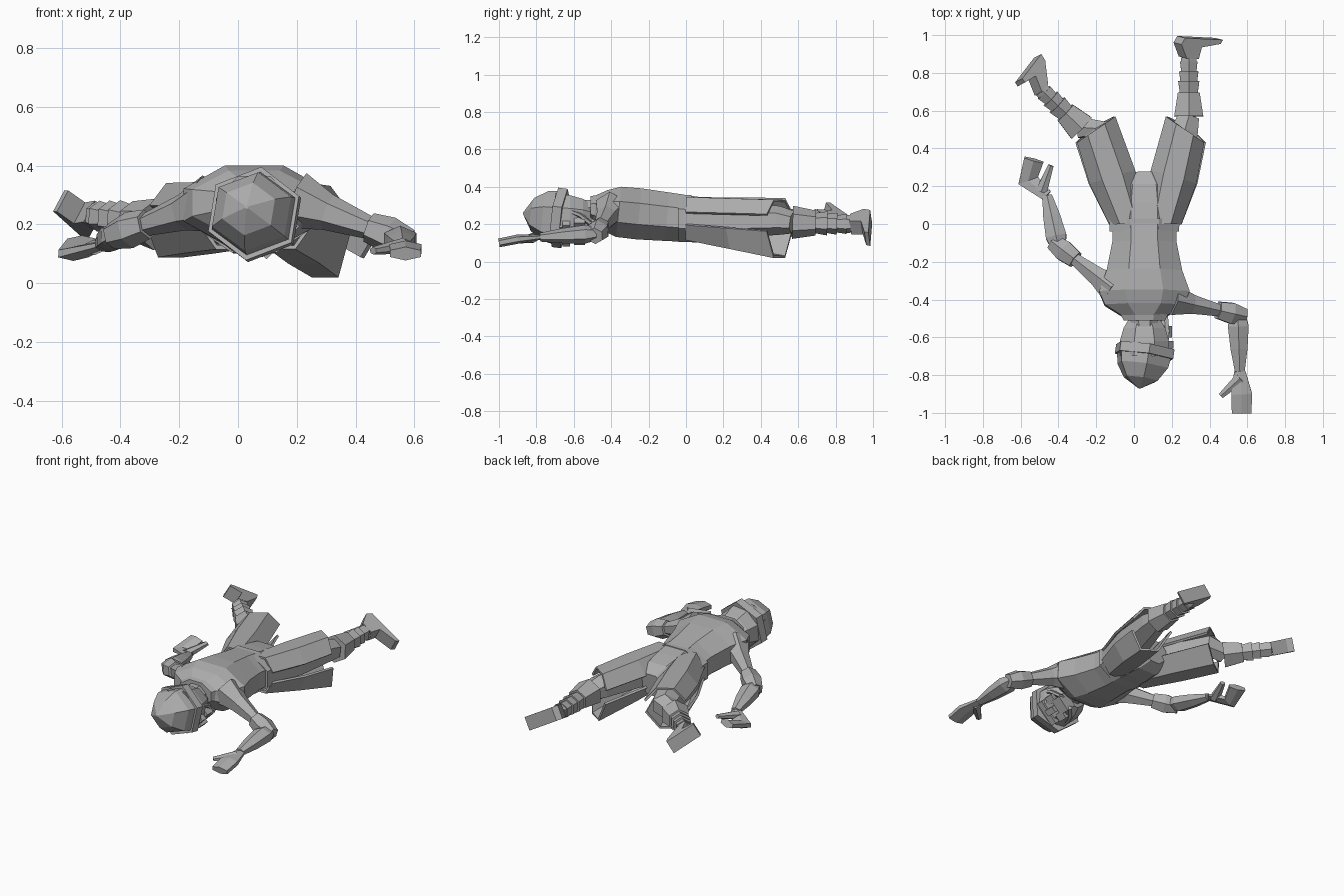
import bpy, bmesh, math
from mathutils import Vector

if "Cube" in bpy.data.objects:
    bpy.data.objects.remove(bpy.data.objects["Cube"])

grey_colour = (.42, .42, .42, 1)
grey = bpy.data.materials.new("plain grey")
grey.use_nodes = True
grey.diffuse_color = grey_colour
grey.node_tree.nodes["Principled BSDF"].inputs["Base Color"].default_value = grey_colour


def finish(name, mesh_builder):
    bmesh.ops.recalc_face_normals(mesh_builder, faces=mesh_builder.faces)
    mesh = bpy.data.meshes.new(name)
    mesh_builder.to_mesh(mesh)
    mesh_builder.free()
    mesh.materials.append(grey)
    part = bpy.data.objects.new(name, mesh)
    bpy.context.collection.objects.link(part)
    return part


def bridge(mesh_builder, rows, closed):
    """Join neighbouring rows of vertices with quads."""
    for row, following in zip(rows, rows[1:]):
        count = len(row)
        for i in range(count if closed else count - 1):
            j = (i + 1) % count
            mesh_builder.faces.new((row[i], row[j], following[j], following[i]))


def tube(name, path, widths, heights, sides=6, roll=0):
    """Loft flat-sided rings along a path, capped at both ends."""
    builder = bmesh.new()
    phase = roll + (math.pi / 2 if sides == 6 else math.pi / sides)
    angles = [phase + math.tau * i / sides for i in range(sides)]
    reach_side = max(math.cos(angle) for angle in angles)
    reach_up = max(math.sin(angle) for angle in angles)
    last = len(path) - 1
    rings = []
    for i, centre in enumerate(path):
        along = path[min(i + 1, last)] - path[max(i - 1, 0)]
        side = along.cross(Vector((0, 0, 1))).normalized() * widths[i] / reach_side
        rise = side.cross(along).normalized() * heights[i] / reach_up
        rings.append([builder.verts.new(centre + side * math.cos(angle) + rise * math.sin(angle))
                      for angle in angles])
    bridge(builder, rings, closed=True)
    builder.faces.new(rings[0])
    builder.faces.new(rings[-1])
    finish(name, builder)


def limb(name, path, widths, flatness):
    tube(name, path, widths, [width * flatness for width in widths])


def trunk(name, rows, centre_height, slope=0):
    """Body section along y, from rows of (y, half width, half height)."""
    lengthwise, widths, heights = zip(*rows)
    path = [Vector((.055, y, centre_height - slope * y)) for y in lengthwise]
    tube(name, path, widths, heights, sides=8)


def hull(name, points):
    builder = bmesh.new()
    corners = [builder.verts.new(point) for point in points]
    result = bmesh.ops.convex_hull(builder, input=corners)
    inside = [v for v in result["geom_interior"] if isinstance(v, bmesh.types.BMVert)]
    bmesh.ops.delete(builder, geom=inside, context="VERTS")
    finish(name, builder)


def coat_tail(name, hip, knee, outward, depth, lean):
    """Thin curved panel that follows the thigh, longer on its inner edge."""
    builder = bmesh.new()
    rows = []
    for t in (0, .5, 1):
        centre = hip.lerp(knee, t)
        start_depth = math.copysign(.12, depth)
        height = start_depth + (depth - start_depth) * t
        width = .1 + .02 * math.sin(math.pi * t)
        row = []
        for degrees in range(15, 180, 50):
            across = math.cos(math.radians(degrees))
            lift = math.sin(math.radians(degrees))
            offset = Vector((outward * (across * width + lean * lift * t),
                             -across * t * .07, lift * height))
            row.append(builder.verts.new(centre + offset))
        rows.append(row)
    bridge(builder, rows, closed=False)
    panel = finish(name, builder)
    cloth = panel.modifiers.new("thickness", "SOLIDIFY")
    cloth.thickness = .014
    cloth.offset = 0


def shoe(side, ankle, heel, toe):
    """Heel block under the ankle and a lower toe block."""
    sole = toe - heel
    down = ((heel + toe) / 2 - ankle).normalized()
    across = sole.cross(down).normalized() * .042
    middle = heel.lerp(toe, .5)
    instep = middle - down * .055
    heel_points, toe_points = [], []
    for edge in (across, -across):
        heel_points += [p + edge for p in (heel, middle, instep, heel - down * .04,
                                           ankle + sole * .16, ankle - sole * .16)]
        toe_points += [p + edge for p in (middle, instep, toe, toe - down * .025)]
    hull(side + "_shoe_heel", heel_points)
    hull(side + "_shoe_toe", toe_points)


def leg(side, outward, front_depth, joints):
    hip, knee, boot_top, ankle, heel, toe = map(Vector, joints)
    limb(side + "_thigh", [hip, hip.lerp(knee, .5), knee, boot_top],
         (.09, .09, .07, .055), 1.1)
    coat_tail(side + "_back_tail", hip, knee, outward, .115, 0)
    coat_tail(side + "_front_tail", hip, knee, outward, -front_depth, .03)
    # flared cuff above three stepped wrappings
    limb(side + "_boot_cuff", [boot_top, boot_top.lerp(ankle, .4)], (.077, .058), 1.15)
    for i in range(3):
        start = .4 + i / 6
        size = .056 - i * .005
        limb(f"{side}_shin_wrap_{i + 1}",
             [boot_top.lerp(ankle, start), boot_top.lerp(ankle, start + .2)],
             (size * .85, size), 1.15)
    limb(side + "_ankle", [boot_top.lerp(ankle, .8), ankle], (.04, .04), 1.2)
    shoe(side, ankle, heel, toe)


def arm(side, joints):
    shoulder, elbow, wrist, knuckles, fingertip, thumb_tip = map(Vector, joints)
    limb(side + "_sleeve", [shoulder.lerp(elbow, t) for t in (0, .3, .7, 1)],
         (.08, .05, .032, .035), 1.25)
    limb(side + "_elbow_pad", [shoulder.lerp(elbow, t) for t in (.7, .9, 1.1)],
         (.045, .055, .04), 1.15)
    limb(side + "_forearm", [elbow.lerp(wrist, t) for t in (0, .2, .6, 1)],
         (.04, .055, .045, .026), .9)
    limb(side + "_hand", [wrist, knuckles, fingertip], (.03, .055, .052), .45)
    limb(side + "_thumb", [wrist.lerp(knuckles, .3), thumb_tip], (.03, .015), .9)


# jacket, belt and collar
trunk("jacket", [(-.5, .1, .07), (-.43, .21, .11), (-.36, .24, .135), (-.25, .2, .137),
                 (-.1, .17, .13), (.1, .17, .12), (.2, .15, .11), (.27, .08, .07)],
      .23, slope=.1)
trunk("belt", [(-.04, .184, .126), (.03, .184, .126)], .23)
trunk("collar", [(-.51, .11, .07), (-.45, .14, .08)], .28)

# legs: hip, knee, boot top, ankle, heel, toe
leg("left", 1, .215, [(.15, 0, .23), (.27, .5, .22), (.29, .57, .21), (.29, .88, .2),
                      (.25, .99, .24), (.45, .98, .12)])
leg("right", -1, .15, [(-.03, 0, .23), (-.2, .5, .23), (-.28, .51, .2), (-.49, .71, .23),
                       (-.51, .89, .19), (-.61, .76, .28)])

# arms: shoulder, elbow, wrist, knuckles, fingertip, thumb tip
arm("left", [(.2, -.4, .28), (.55, -.48, .15), (.56, -.78, .13), (.57, -.9, .12),
             (.57, -1, .1), (.46, -.91, .11)])
arm("right", [(-.1, -.35, .27), (-.4, -.12, .17), (-.46, .15, .13), (-.56, .23, .1),
              (-.53, .34, .14), (-.44, .31, .15)])

# head and six-sided helmet
trunk("neck", [(-.55, .07, .07), (-.43, .08, .07)], .26)
trunk("head", [(-.7, .13, .13), (-.62, .13, .12), (-.55, .11, .1), (-.5, .08, .07)], .235)
tilt = Vector((-.14, -1, .13))
rim = Vector((.06, -.65, .23))
tube("helmet_rim", [rim, rim + tilt * .05], (.155, .155), (.16, .16), roll=.14)
dome_sizes = (.145, .135, .09, .006)
tube("helmet_dome", [rim + tilt * t for t in (.03, .1, .17, .22)], dome_sizes, dome_sizes,
     roll=.14)

# face, turned down and towards the left
forward = Vector((.7, 0, -.7))
sideways = Vector((.7, 0, .7))
skull = Vector((.055, 0, .235))


def on_face(out, across, y):
    return skull + forward * out + sideways * across + Vector((0, y, 0))


def face_block(name, top, bottom, depth, half, offset=0):
    hull(name, [on_face(out, offset + half * side, y) for side in (-1, 1)
                for out in (.05, depth) for y in (top, bottom)])


face_block("brow", -.66, -.62, .14, .08)
face_block("nose", -.63, -.56, .155, .02)
face_block("jaw", -.56, -.49, .13, .05)
for label, side in (("upper", 1), ("lower", -1)):
    face_block(label + "_cheek", -.6, -.54, .125, .025, side * .06)
    limb(label + "_chin_strap", [on_face(.04, side * .11, -.66), on_face(.07, side * .09, -.57),
                                 on_face(.11, side * .04, -.49)], (.02, .02, .02), .7)
